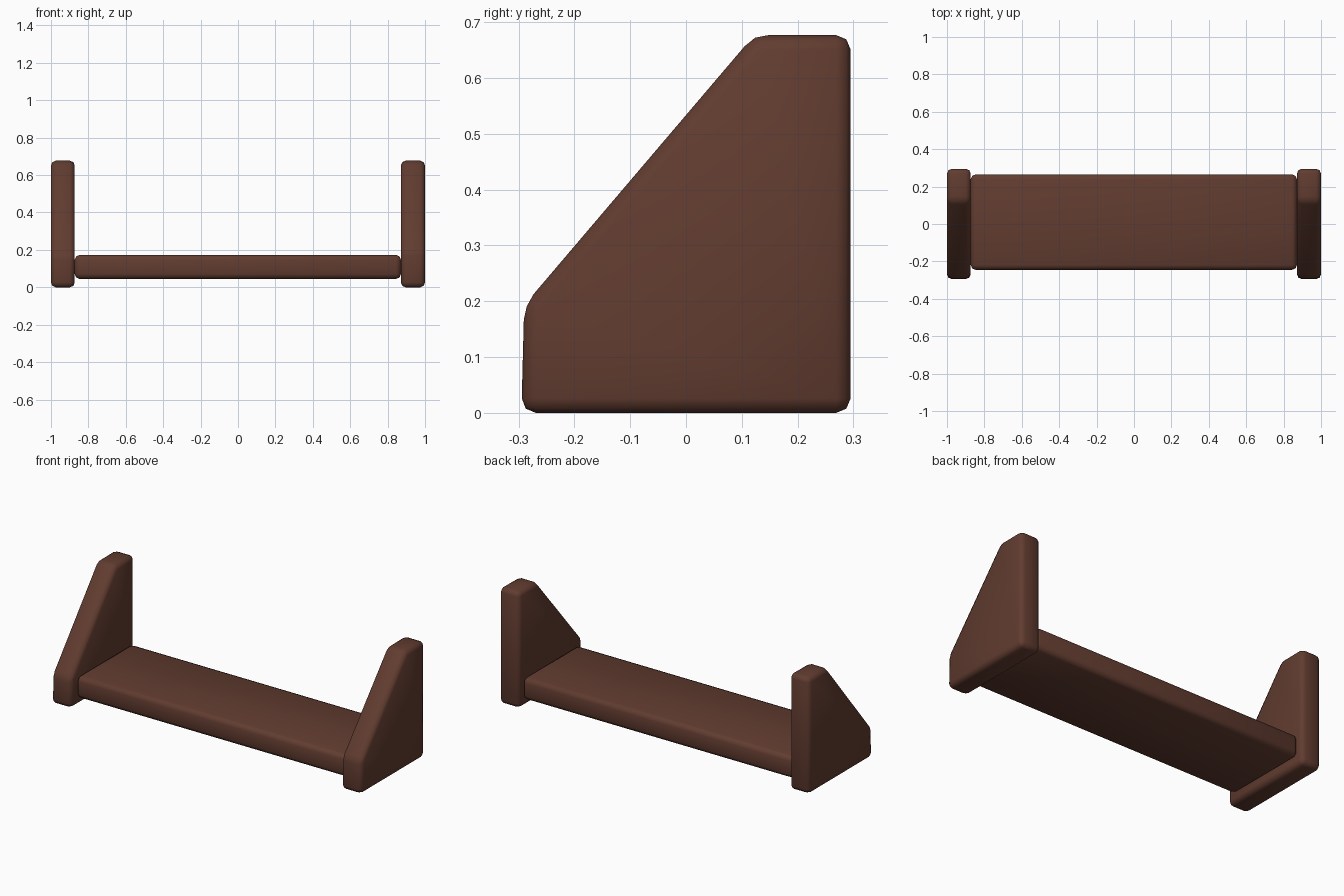
import bpy, bmesh

if "Cube" in bpy.data.objects:
    bpy.data.objects.remove(bpy.data.objects["Cube"])

wood = bpy.data.materials.new("dark_wood")
wood.diffuse_color = (0.12, 0.045, 0.029, 1)
wood.use_nodes = True
wood.node_tree.nodes["Principled BSDF"].inputs["Base Color"].default_value = wood.diffuse_color


def board(name, profile, x0, x1, bevel=0.026):
    """Extrude a (y, z) profile from x0 to x1 and round its edges."""
    bm = bmesh.new()
    face = bm.faces.new([bm.verts.new((x0, y, z)) for y, z in profile])
    ext = bmesh.ops.extrude_face_region(bm, geom=[face])
    new_verts = [v for v in ext["geom"] if isinstance(v, bmesh.types.BMVert)]
    bmesh.ops.translate(bm, verts=new_verts, vec=(x1 - x0, 0, 0))
    bmesh.ops.recalc_face_normals(bm, faces=bm.faces[:])
    bmesh.ops.bevel(bm, geom=bm.edges[:], offset=bevel, segments=2,
                    profile=0.5, affect='EDGES')
    mesh = bpy.data.meshes.new(name)
    bm.to_mesh(mesh)
    bm.free()
    mesh.materials.append(wood)
    obj = bpy.data.objects.new(name, mesh)
    bpy.context.collection.objects.link(obj)
    bpy.ops.object.select_all(action='DESELECT')
    obj.select_set(True)
    bpy.context.view_layer.objects.active = obj
    bpy.ops.object.shade_smooth_by_angle(angle=0.9)
    return obj


def side_profile(front_height):
    return [(-0.295, 0), (0.295, 0), (0.295, 0.677),
            (0.122, 0.677), (-0.29, front_height)]


# Sloped end panels; the left one starts its slope slightly lower
board("left_panel", side_profile(0.172), -1.0, -0.873)
board("right_panel", side_profile(0.193), 0.871, 1.0)

# Shelf plank between the panels
board("shelf", [(-0.245, 0.045), (0.265, 0.045), (0.265, 0.173),
                (-0.245, 0.173)], -0.873, 0.871)
